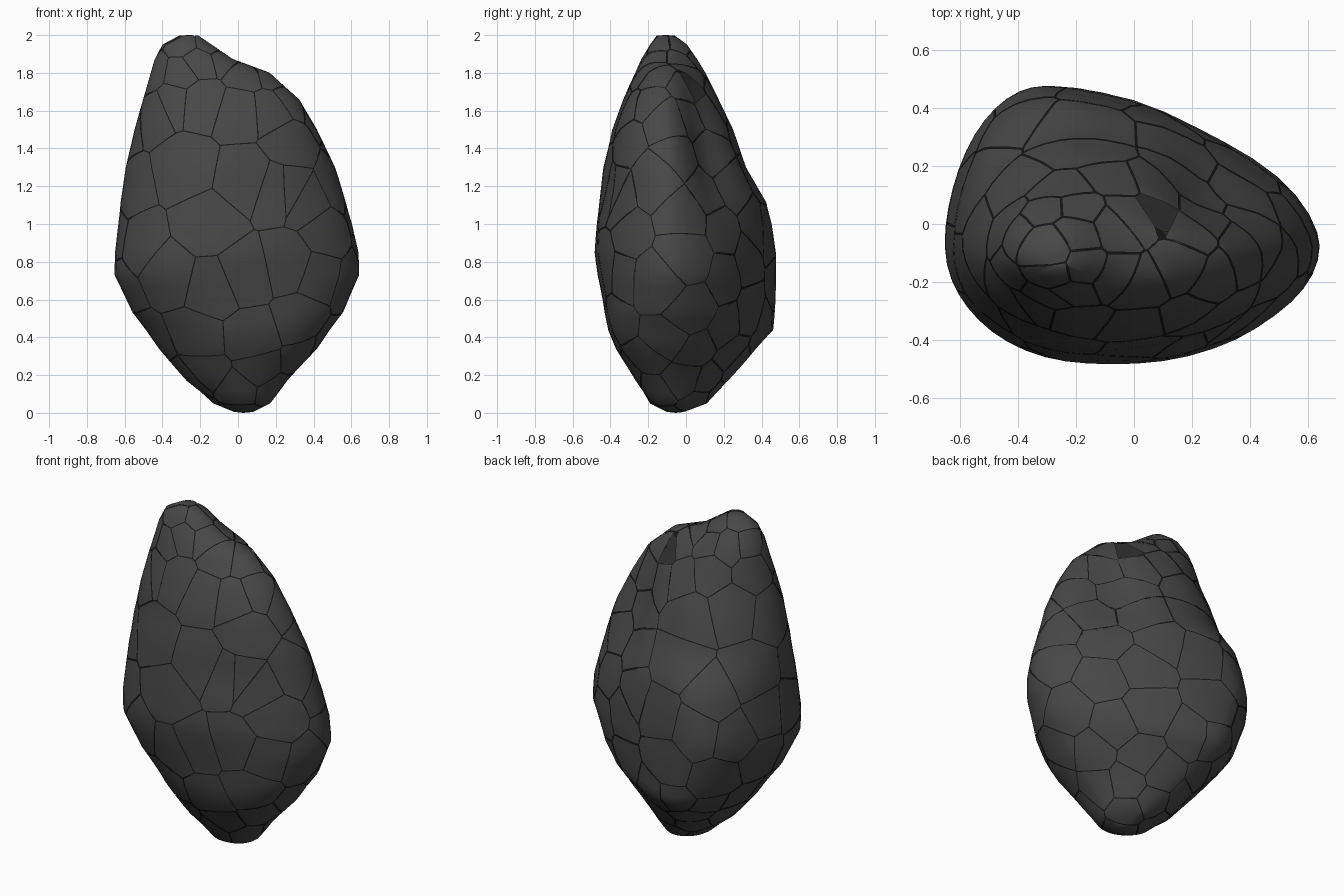
import bpy, bmesh, math, random
from mathutils import Vector, noise

if "Cube" in bpy.data.objects:
    bpy.data.objects.remove(bpy.data.objects["Cube"])

random.seed(7)

def material(name, v):
    m = bpy.data.materials.new(name)
    m.diffuse_color = (v, v, v, 1)
    m.use_nodes = True
    m.node_tree.nodes["Principled BSDF"].inputs["Base Color"].default_value = m.diffuse_color
    return m

STONE = material("dark grey stone", 0.064)
SEAM = material("black seam", 0.009)
PIT = material("shaded pit", 0.03)

# Rock outline by height: z, left, right, front, back
ROWS = [
    (0.005, -.02, .08, -.10, -.01), (.05, -.13, .17, -.19, .11),
    (.17, -.27, .265, -.275, .22), (.34, -.415, .42, -.37, .37),
    (.44, -.49, .49, -.41, .46), (.53, -.56, .56, -.43, .465),
    (.73, -.65, .64, -.465, .475), (.85, -.648, .635, -.48, .477),
    (1.0, -.635, .605, -.472, .458), (1.12, -.625, .57, -.46, .43),
    (1.3, -.595, .51, -.44, .32), (1.5, -.55, .415, -.395, .25),
    (1.66, -.505, .325, -.33, .17), (1.8, -.465, .165, -.265, .10),
    (1.87, -.445, -.03, -.235, .06), (1.95, -.40, -.14, -.19, .005),
    (1.998, -.31, -.21, -.155, -.06)]
# Where each outline reaches furthest: z, x of front, x of back, y of sides
PEAKS = [(0, .03, .03, -.05), (.44, -.02, -.2, -.06), (.8, -.07, -.32, -.08),
         (1.1, -.1, -.25, -.08), (1.3, -.12, -.14, -.09), (1.66, -.15, -.16, -.11),
         (1.87, -.25, -.25, -.11), (2, -.26, -.26, -.11)]
# Corner fullness: z, back right, back left, front left, front right
CORNERS = [(0, 1.6, 2.1, 1.75, 2.5), (.4, 1.55, 2.1, 1.85, 2.5), (.75, 1.65, 1.9, 2.2, 1.95),
           (1.2, 1.6, 2.0, 1.85, 1.9), (1.6, 1.6, 2.0, 1.85, 2.3), (2, 1.8, 2, 2, 2)]

def at(table, z):
    for a, b in zip(table, table[1:]):
        if z <= b[0]:
            t = (z - a[0]) / (b[0] - a[0])
            return [p + (q - p) * t for p, q in zip(a[1:], b[1:])]
    return list(table[-1][1:])

def outline(z, n=48):
    xl, xr, yf, yb = at(ROWS, z)
    xf, xb, ys = at(PEAKS, z)
    br, bl, fl, fr = at(CORNERS, z)
    pts = []
    for i in range(n):
        a = 2 * math.pi * i / n
        c, s = math.cos(a), math.sin(a)
        p = (br if c > 0 else bl) if s > 0 else (fr if c > 0 else fl)
        # hollow running down the back right
        k = 1 - .17 * math.exp(-((a - .7) / .32) ** 2 - ((z - 1.4) / .32) ** 2)
        u, v = abs(c) ** (2 / p) * k, abs(s) ** (2 / p) * k
        xm = xb if s > 0 else xf
        # blend the two centre lines so the sides stay continuous
        pts.append((xm + ((xr if c > 0 else xl) - xm) * u, ys + ((yb if s > 0 else yf) - ys) * v, z))
    return pts

# Base rock surface
base = bmesh.new()
levels = []
for a, b in zip(ROWS, ROWS[1:]):
    k = max(1, round((b[0] - a[0]) / .06))
    levels += [a[0] + (b[0] - a[0]) * j / k for j in range(k)]
levels.append(ROWS[-1][0])
rings = [[base.verts.new(p) for p in outline(z)] for z in levels]
for r, q in zip(rings, rings[1:]):
    for i in range(len(r)):
        j = (i + 1) % len(r)
        base.faces.new((r[i], r[j], q[j], q[i]))
for ring, z in ((rings[0], 0), (rings[-1], 2)):
    c = base.verts.new(sum((v.co for v in ring), Vector()) / len(ring))
    c.co.z = z
    for i in range(len(ring)):
        base.faces.new((ring[i], ring[(i + 1) % len(ring)], c))
bmesh.ops.recalc_face_normals(base, faces=base.faces[:])
base.normal_update()
# Gentle uneven lumps
moves = [(v, v.normal * noise.noise(v.co * 3.2) * .01) for v in base.verts if .1 < v.co.z < 1.9]
for v, d in moves:
    v.co += d
base.normal_update()

# Plate centres: large ones on the front, then random fill
FRONT = [(-.3, 1.3), (-.13, 1.03), (.08, 1.27), (-.36, .74), (-.12, .7), (.06, .75),
         (.26, .8), (.1, .4), (-.2, .4), (0, .14), (-.2, 1.65), (0, 1.62), (.2, 1.62),
         (.27, 1.42), (.2, 1.17), (.3, 1.17), (.38, 1.15), (.45, .95), (.35, .48),
         (-.56, 1.2), (-.54, .88), (-.35, 1.64), (-.44, 1.62), (-.3, 1.83), (.45, .72)]
verts = [v for v in base.verts]
facing = [v for v in verts if v.normal.y < -.1]
upper = [v for v in verts if v.normal.z > .1 and v.co.z > 1.3]

def on_top(x, y):
    v = min(upper, key=lambda v: (v.co.x - x) ** 2 + (v.co.y - y) ** 2)
    return Vector((x, y, v.co.z))

# Triangular missing plate: its centre and three neighbours
pit = on_top(.09, .03)
seeds = [pit] + [on_top(x, y) for x, y in ((.085, .125), (.175, -.01), (0, .03))]
for x, z in FRONT:
    seeds.append(min(facing, key=lambda v: (v.co.x - x) ** 2 + (v.co.z - z) ** 2).co.copy())

def spacing(v):
    if v.co.z > 1.75:
        return .115
    if v.co.z > 1.55:
        return .16
    if v.normal.y < -.45 and v.co.z > .25:
        return .25
    return .16 if v.co.z < .45 else .22

random.shuffle(verts)
for v in verts:
    if all((v.co - s).length > spacing(v) for s in seeds):
        seeds.append(v.co + Vector([random.uniform(-.02, .02) for _ in range(3)]))

# Cut one surface plate per centre, leaving narrow gaps
GAP = .003
pts, faces = [], []
for s in seeds[1:]:
    cell = base.copy()
    for o in sorted(seeds, key=lambda q: (q - s).length)[1:]:
        reach = max((v.co - s).length for v in cell.verts) if cell.verts else 0
        if (o - s).length > 2 * reach + .02:
            break
        d = (o - s).normalized()
        bmesh.ops.bisect_plane(cell, geom=cell.verts[:] + cell.edges[:] + cell.faces[:],
                               plane_co=(o + s) / 2 - d * GAP, plane_no=d, clear_outer=True)
    cell.verts.index_update()
    k = len(pts)
    pts += [v.co.copy() for v in cell.verts]
    faces += [[k + v.index for v in f.verts] for f in cell.faces]
    cell.free()

def add_object(name, me, mats):
    for m in mats:
        me.materials.append(m)
    me.polygons.foreach_set("use_smooth", [True] * len(me.polygons))
    ob = bpy.data.objects.new(name, me)
    bpy.context.collection.objects.link(ob)
    return ob

plates = bpy.data.meshes.new("rock_plates")
plates.from_pydata(pts, [], faces)
add_object("rock_plates", plates, [STONE])

# Dark core just under the plates, sunk at the missing plate
for v, n in [(v, v.normal.copy()) for v in base.verts]:
    v.co -= n * (.035 if (v.co - pit).length < .08 else .005)
for f in base.faces:
    f.material_index = int((f.calc_center_median() - pit).length < .13)
core = bpy.data.meshes.new("rock_core")
base.to_mesh(core)
base.free()
add_object("rock_core", core, [SEAM, PIT])
